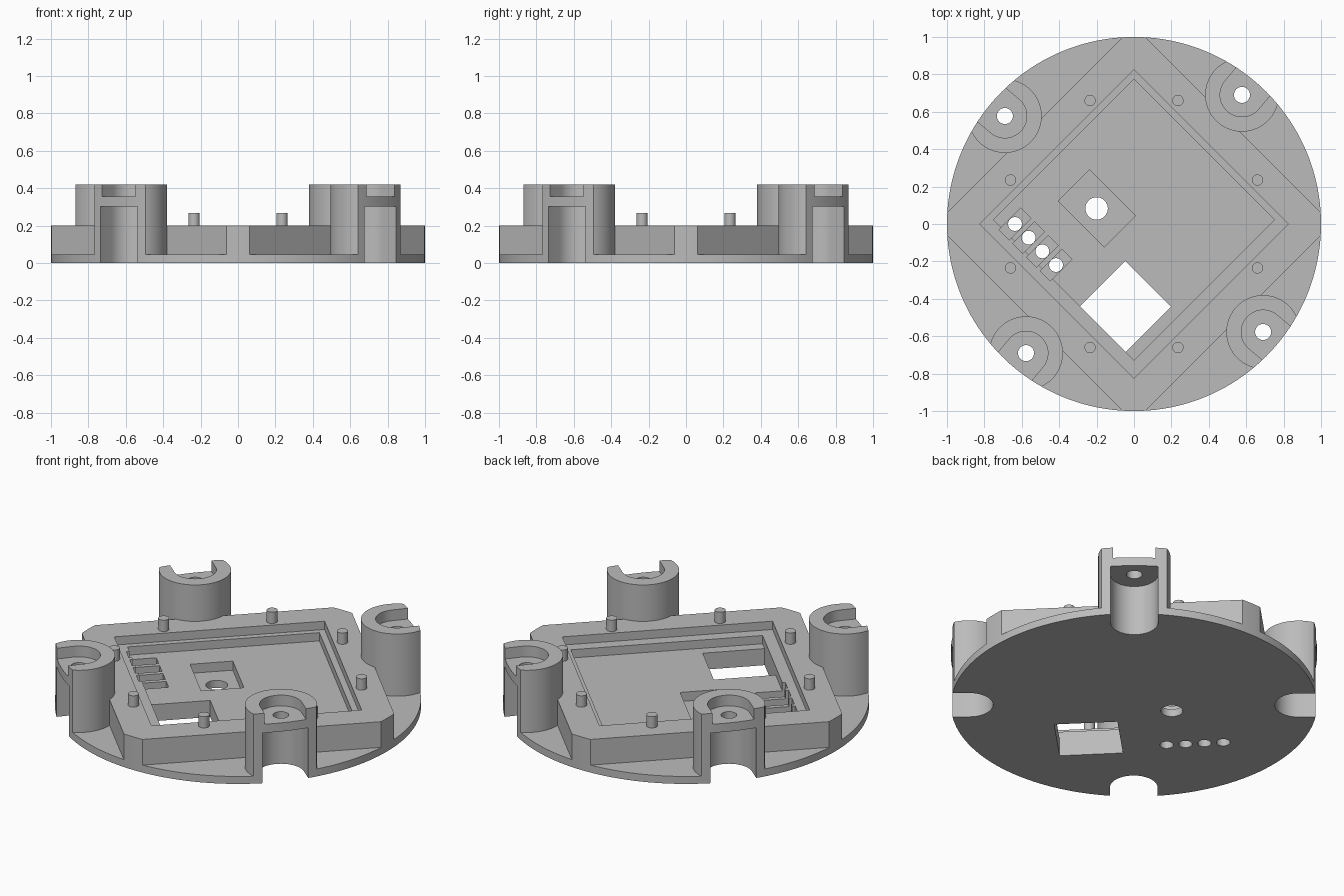
import bpy, bmesh
from math import cos, sin, pi, radians

cube = bpy.data.objects.get("Cube")
if cube:
    bpy.data.objects.remove(cube, do_unlink=True)

grey = bpy.data.materials.new("plain grey")
grey.use_nodes = True
colour = (0.5, 0.5, 0.5, 1)
grey.diffuse_color = colour
grey.node_tree.nodes["Principled BSDF"].inputs["Base Color"].default_value = colour


def prism(name, outline, z0, z1):
    """Extrude a counter-clockwise outline from z0 to z1."""
    bm = bmesh.new()
    face = bm.faces.new([bm.verts.new((x, y, z0)) for x, y in outline])
    top = bmesh.ops.extrude_face_region(bm, geom=[face])["geom"]
    verts = [v for v in top if isinstance(v, bmesh.types.BMVert)]
    bmesh.ops.translate(bm, verts=verts, vec=(0, 0, z1 - z0))
    bmesh.ops.recalc_face_normals(bm, faces=bm.faces)
    mesh = bpy.data.meshes.new(name)
    bm.to_mesh(mesh)
    bm.free()
    mesh.materials.append(grey)
    obj = bpy.data.objects.new(name, mesh)
    bpy.context.collection.objects.link(obj)
    return obj


def turn(points, angle):
    c, s = cos(angle), sin(angle)
    return [(x * c - y * s, x * s + y * c) for x, y in points]


def circle(x, y, r, n=40):
    return [(x + r * cos(2 * pi * i / n), y + r * sin(2 * pi * i / n)) for i in range(n)]


def diamond(u0, u1, v0, v1):
    """Rectangle on axes turned 45 degrees."""
    return turn([(u0, v0), (u1, v0), (u1, v1), (u0, v1)], radians(45))


def slot(r, angle):
    """Round-ended slot that opens outward past the rim."""
    arc = [(0.9 + r * cos(a), r * sin(a))
           for a in (pi / 2 + pi * i / 24 for i in range(25))]
    return turn(arc + [(1.3, -r), (1.3, r)], angle)


def combine(body, operation, outline, z0, z1):
    tool = prism("tool", outline, z0, z1)
    mod = body.modifiers.new("bool", "BOOLEAN")
    mod.operation, mod.object, mod.solver = operation, tool, "EXACT"
    bpy.context.view_layer.objects.active = body
    bpy.ops.object.modifier_apply(modifier=mod.name)
    bpy.data.objects.remove(tool, do_unlink=True)


def smooth(obj):
    bpy.ops.object.select_all(action="DESELECT")
    obj.select_set(True)
    bpy.context.view_layer.objects.active = obj
    bpy.ops.object.shade_smooth_by_angle(angle=radians(30))


boss_angles = [radians(50.1 + 90 * i) for i in range(4)]
floor = 0.045

# Floor slab, raised square and screw bosses, trimmed to a round rim
body = prism("mount_body", [(-1.2, -1.2), (1.2, -1.2), (1.2, 1.2), (-1.2, 1.2)], 0, floor)
combine(body, "UNION", diamond(-0.75, 0.75, -0.75, 0.75), 0.01, 0.2)
for a in boss_angles:
    combine(body, "UNION", circle(0.9 * cos(a), 0.9 * sin(a), 0.197, 64), 0.02, 0.42)
combine(body, "INTERSECT", circle(0, 0, 1, 160), -0.5, 1)

# Stepped pocket and the square window
combine(body, "DIFFERENCE", diamond(-0.583, 0.583, -0.583, 0.583), 0.15, 0.3)
combine(body, "DIFFERENCE", diamond(-0.516, 0.548, -0.516, 0.548), 0.1, 0.3)
combine(body, "DIFFERENCE", diamond(-0.516, -0.173, -0.453, -0.106), -0.1, 0.3)

# Sunken seat with a round hole
combine(body, "DIFFERENCE", diamond(-0.2, 0.037, 0.025, 0.373), floor, 0.3)
combine(body, "DIFFERENCE", circle(-0.2, 0.083, 0.06), -0.1, 0.3)

# Row of four small slots with holes
for i in range(4):
    u, v = -0.45, 0.45 - 0.1035 * i
    combine(body, "DIFFERENCE", diamond(u - 0.083, u + 0.083, v - 0.038, v + 0.038), floor, 0.3)
    x, y = turn([(u, v)], radians(45))[0]
    combine(body, "DIFFERENCE", circle(x, y, 0.037, 32), -0.1, 0.3)

# Screw head recess, underside channel and screw hole in each boss
for a in boss_angles:
    combine(body, "DIFFERENCE", slot(0.117, a), 0.355, 0.6)
    combine(body, "DIFFERENCE", slot(0.13, a), -0.1, 0.303)
    combine(body, "DIFFERENCE", circle(0.9 * cos(a), 0.9 * sin(a), 0.043, 32), -0.2, 0.7)
smooth(body)

# Locating pins on the raised rim
for sx in (-1, 1):
    for sy in (-1, 1):
        for x, y in ((0.235, 0.66), (0.66, 0.235)):
            smooth(prism("locating_pin", circle(sx * x, sy * y, 0.03, 32), 0.19, 0.268))
